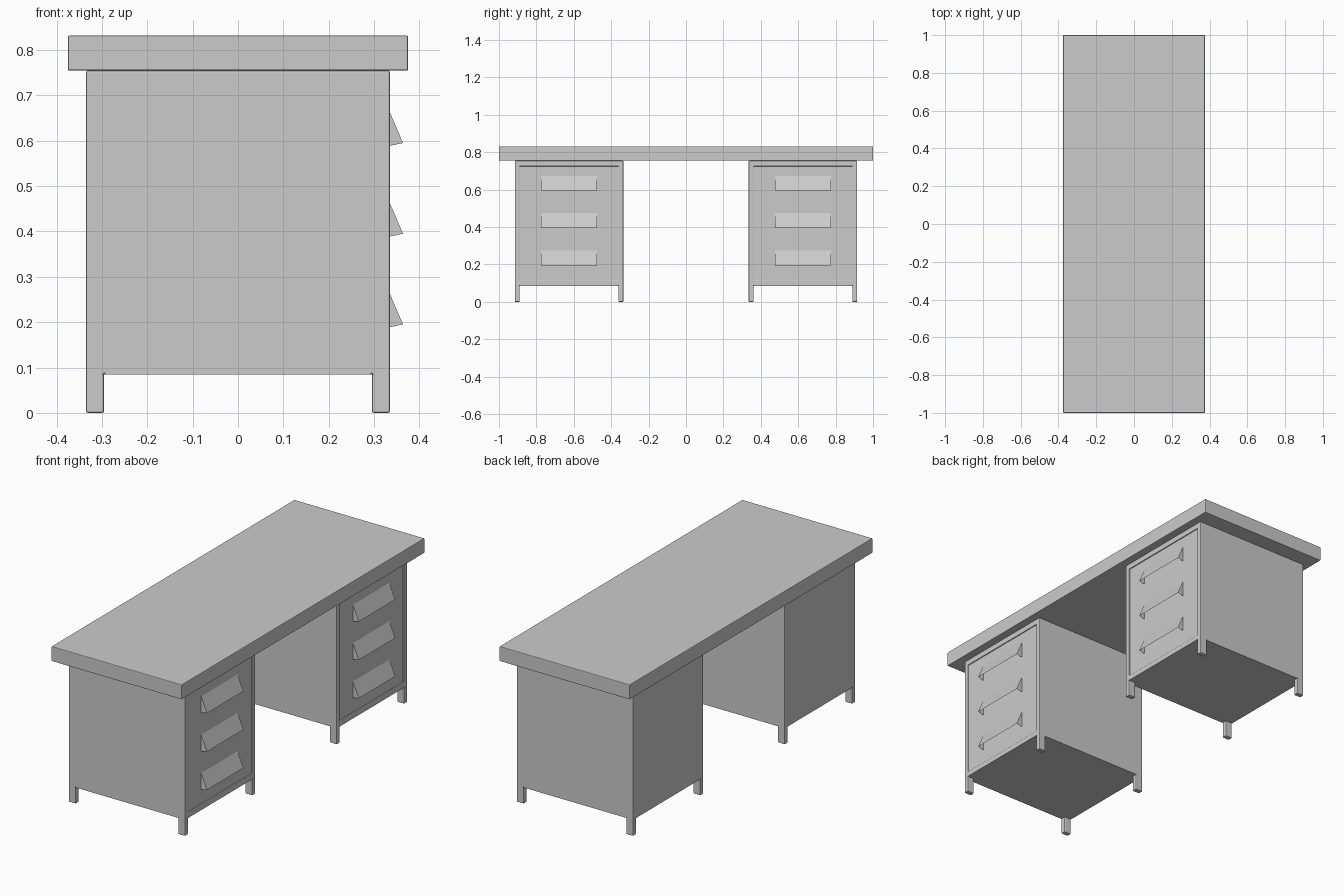
import bpy, bmesh
from mathutils import Vector

cube = bpy.data.objects.get("Cube")
if cube:
    bpy.data.objects.remove(cube, do_unlink=True)

# Single painted-grey material
grey = bpy.data.materials.new("plain grey")
grey.use_nodes = True
colour = (0.6, 0.6, 0.6, 1)
grey.diffuse_color = colour
grey.node_tree.nodes["Principled BSDF"].inputs["Base Color"].default_value = colour


def box(lo, hi):
    bm = bmesh.new()
    bmesh.ops.create_cube(bm, size=1)
    lo, hi = Vector(lo), Vector(hi)
    for v in bm.verts:
        v.co = (lo + hi) / 2 + v.co * (hi - lo)
    return bm


def finish(bm, name):
    bmesh.ops.recalc_face_normals(bm, faces=bm.faces)
    mesh = bpy.data.meshes.new(name)
    bm.to_mesh(mesh)
    bm.free()
    mesh.materials.append(grey)
    obj = bpy.data.objects.new(name, mesh)
    bpy.context.collection.objects.link(obj)
    return obj


def push(bm, faces, offset):
    """Extrude faces by an offset and drop the originals."""
    new = bmesh.ops.extrude_face_region(bm, geom=faces)["geom"]
    verts = [g for g in new if isinstance(g, bmesh.types.BMVert)]
    bmesh.ops.translate(bm, verts=verts, vec=offset)
    bmesh.ops.delete(bm, geom=[f for f in faces if f.is_valid], context="FACES")


HALF_X, BASE, UNDER = 0.335, 0.085, 0.755
LEG_X, FRAME, RECESS = 0.04, 0.026, 0.005
NEAR, FAR = 0.335, 0.915
MID = (NEAR + FAR) / 2

# Desk top
bm = box((-0.375, -1, UNDER), (0.375, 1, 0.832))
bmesh.ops.bevel(bm, geom=bm.edges[:], offset=0.003, segments=2, profile=0.5,
                affect="EDGES")
finish(bm, "desk_top")


def pedestal(side, name):
    bm = box((-HALF_X, -(FAR - MID), BASE), (HALF_X, FAR - MID, UNDER))
    half_y = FAR - MID
    # Cut lines for the legs and the drawer frame
    cuts = [((s * (HALF_X - LEG_X), 0, 0), (1, 0, 0)) for s in (-1, 1)]
    cuts += [((0, s * (half_y - FRAME), 0), (0, 1, 0)) for s in (-1, 1)]
    cuts += [((0, 0, z), (0, 0, 1)) for z in (0.115, 0.725)]
    for co, no in cuts:
        bmesh.ops.bisect_plane(bm, geom=bm.verts[:] + bm.edges[:] + bm.faces[:],
                               plane_co=co, plane_no=no)
    # Legs grow down from the four corners
    bm.normal_update()
    corners = [f for f in bm.faces if f.normal.z < -0.9
               and abs(f.calc_center_median().x) > HALF_X - LEG_X
               and abs(f.calc_center_median().y) > half_y - FRAME]
    push(bm, corners, (0, 0, -BASE))
    # Recessed drawer panel
    bm.normal_update()
    panel = [f for f in bm.faces if f.normal.x > 0.9
             and (f.calc_center_median() - Vector((HALF_X, 0, 0.42))).length < 0.05]
    push(bm, panel, (-RECESS, 0, 0))
    bmesh.ops.recalc_face_normals(bm, faces=bm.faces)
    # Soften the outer edges, leaving the underside rim sharp
    rims = [e for e in bm.edges if e.is_manifold and e.is_convex
            and e.calc_face_angle(0) > 1
            and not all(abs(v.co.z - BASE) < 0.001 for v in e.verts)]
    bmesh.ops.bevel(bm, geom=rims, offset=0.004, segments=2, profile=0.5,
                    affect="EDGES")
    finish(bm, name).location.y = side * MID


def handle(side, z, name):
    """Sloped pull with triangular cheeks, open underneath."""
    bm = bmesh.new()
    back = HALF_X - RECESS
    rows = []
    for y in (-0.15, 0.15):
        rows.append([bm.verts.new(p) for p in
                     ((back, y, 0.086), (0.364, y, 0.007), (back, y, 0))])
    a, b = rows
    bm.faces.new((a[0], a[1], b[1], b[0]))
    bm.faces.new(a)
    bm.faces.new(b[::-1])
    finish(bm, name).location = (0, side * MID, z)


# Two pedestals, each with three drawer handles
for side, label in ((-1, "front"), (1, "back")):
    pedestal(side, label + "_pedestal")
    for i, level in enumerate(("lower", "middle", "upper")):
        handle(side, 0.188 + 0.2 * i, f"{label}_{level}_handle")
